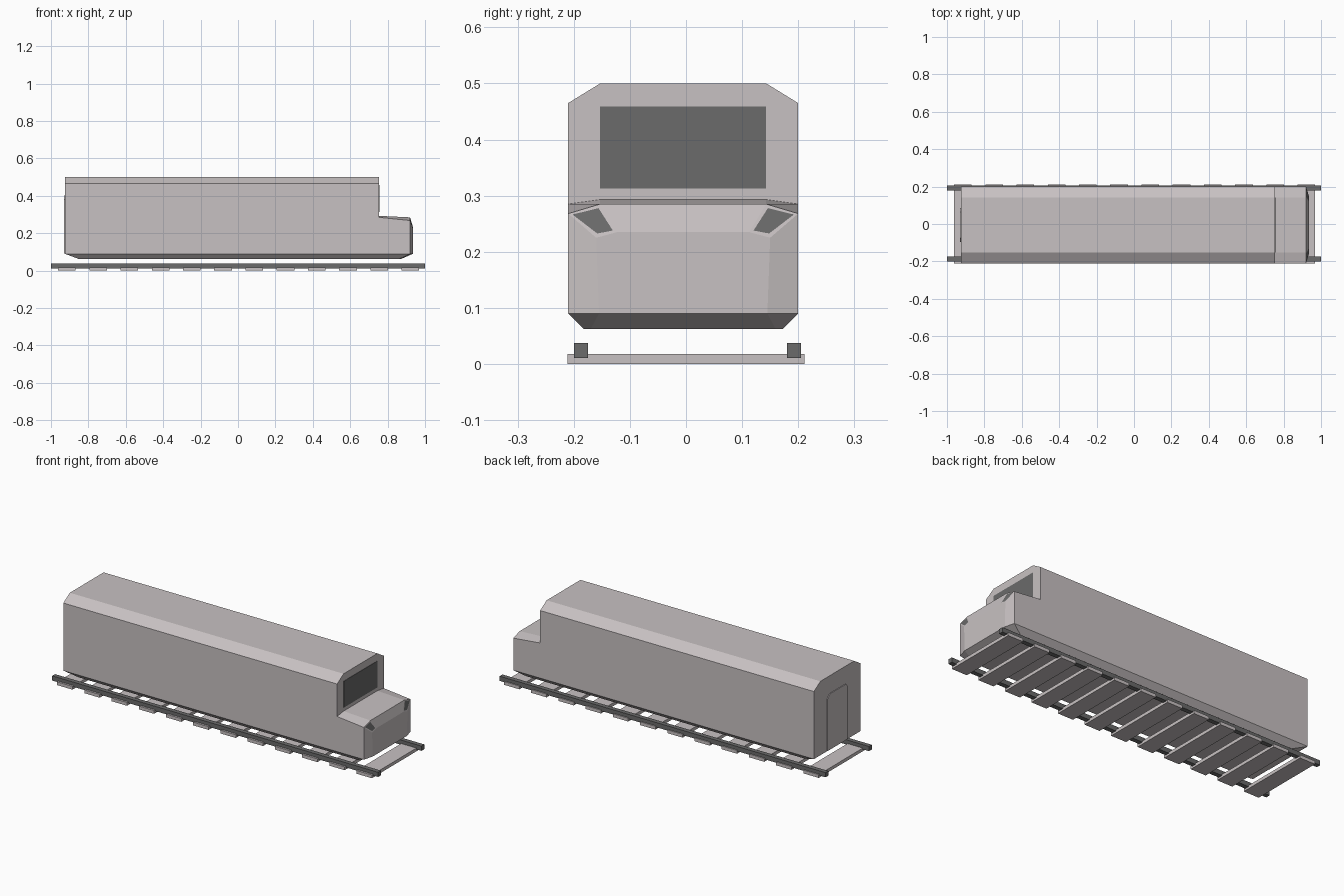
import bpy, bmesh

if "Cube" in bpy.data.objects:
    bpy.data.objects.remove(bpy.data.objects["Cube"])

CY = -0.005  # centre line of the train body


def material(name, color):
    m = bpy.data.materials.new(name)
    m.diffuse_color = (*color, 1)
    m.use_nodes = True
    m.node_tree.nodes["Principled BSDF"].inputs["Base Color"].default_value = m.diffuse_color
    return m


LIGHT = material("warm light grey", (0.575, 0.535, 0.54))
DARK = material("dark grey", (0.145, 0.145, 0.145))


def make(name, verts, faces, mats, inset_faces=(), inset=0.008):
    """Build a flat-shaded mesh; listed faces get an inset panel in the second material."""
    bm = bmesh.new()
    vs = [bm.verts.new(v) for v in verts]
    fs = [bm.faces.new([vs[i] for i in f]) for f in faces]
    bmesh.ops.recalc_face_normals(bm, faces=bm.faces[:])
    panels = [fs[i] for i in inset_faces]
    if panels:
        bmesh.ops.inset_individual(bm, faces=panels, thickness=inset)
        for f in panels:
            f.material_index = 1
    me = bpy.data.meshes.new(name)
    bm.to_mesh(me)
    bm.free()
    for m in mats:
        me.materials.append(m)
    ob = bpy.data.objects.new(name, me)
    bpy.context.collection.objects.link(ob)
    return ob


def loft(name, rings, mats, cap_start=True, cap_end=True):
    """Join two rings of equal length with quads."""
    n = len(rings[0])
    faces = [(i, (i + 1) % n, n + (i + 1) % n, n + i) for i in range(n)]
    if cap_start:
        faces.append(tuple(range(n)))
    if cap_end:
        faces.append(tuple(range(n, 2 * n)))
    return make(name, rings[0] + rings[1], faces, mats)


def box(name, x0, x1, y0, y1, z0, z1, mat):
    base = [(x0, y0), (x1, y0), (x1, y1), (x0, y1)]
    return loft(name, [[(x, y, z) for x, y in base] for z in (z0, z1)], [mat])


# carriage body with chamfered roof
half = [(0.205, 0.09), (0.205, 0.465), (0.148, 0.50)]
profile = half + [(-y, z) for y, z in reversed(half)]
loft("carriage_body", [[(x, CY + y, z) for y, z in profile] for x in (-0.925, 0.755)], [LIGHT])

# windscreen plate
box("windscreen", 0.752, 0.757, -0.153, 0.143, 0.313, 0.459, DARK)

# low nose with faceted corners; the corner facets carry the headlights
nose_half = [(0.755, 0.205, 0.09), (0.755, 0.205, 0.285), (0.755, 0.148, 0.293),
             (0.92, 0.205, 0.268), (0.92, 0.148, 0.285), (0.935, 0.118, 0.235),
             (0.935, 0.155, 0.225), (0.935, 0.15, 0.09), (0.92, 0.205, 0.09)]
n = len(nose_half)
nose_verts = [(x, CY + s * y, z) for s in (1, -1) for x, y, z in nose_half]
side = [(3, 4, 5, 6), (0, 1, 3, 8), (1, 2, 4, 3), (3, 6, 7, 8)]
nose_faces = side + [tuple(i + n for i in f) for f in side]
nose_faces += [(2, 2 + n, 4 + n, 4), (4, 4 + n, 5 + n, 5),
               (5, 5 + n, 6 + n, 7 + n, 7, 6)]
make("nose", nose_verts, nose_faces, [LIGHT, DARK], inset_faces=(0, len(side)))

# tapered underside
top = [(-0.925, 0.205), (0.92, 0.205), (0.935, 0.15)]
bottom = [(-0.85, 0.177), (0.86, 0.177), (0.87, 0.165)]


def plan_ring(pts, z):
    full = pts + [(x, -y) for x, y in reversed(pts)]
    return [(x, CY + y, z) for x, y in full]


loft("underside", [plan_ring(bottom, 0.062), plan_ring(top, 0.09)], [LIGHT], cap_end=False)

# rear door: thin raised plate with clipped upper corners
door = [(-0.09, 0.092), (0.09, 0.092), (0.09, 0.38), (0.07, 0.402), (-0.07, 0.402), (-0.09, 0.38)]
loft("rear_door", [[(x, CY + y, z) for y, z in door] for x in (-0.929, -0.924)], [LIGHT])

# rails
for name, y0 in (("right_rail", -0.2), ("left_rail", 0.18)):
    box(name, -1.0, 1.0, y0, y0 + 0.025, 0.011, 0.037, DARK)

# sleepers
for i in range(12):
    x = -0.915 + i * 1.837 / 11
    box(f"sleeper_{i + 1}", x - 0.047, x + 0.047, -0.211, 0.211, 0.0, 0.018, LIGHT)
